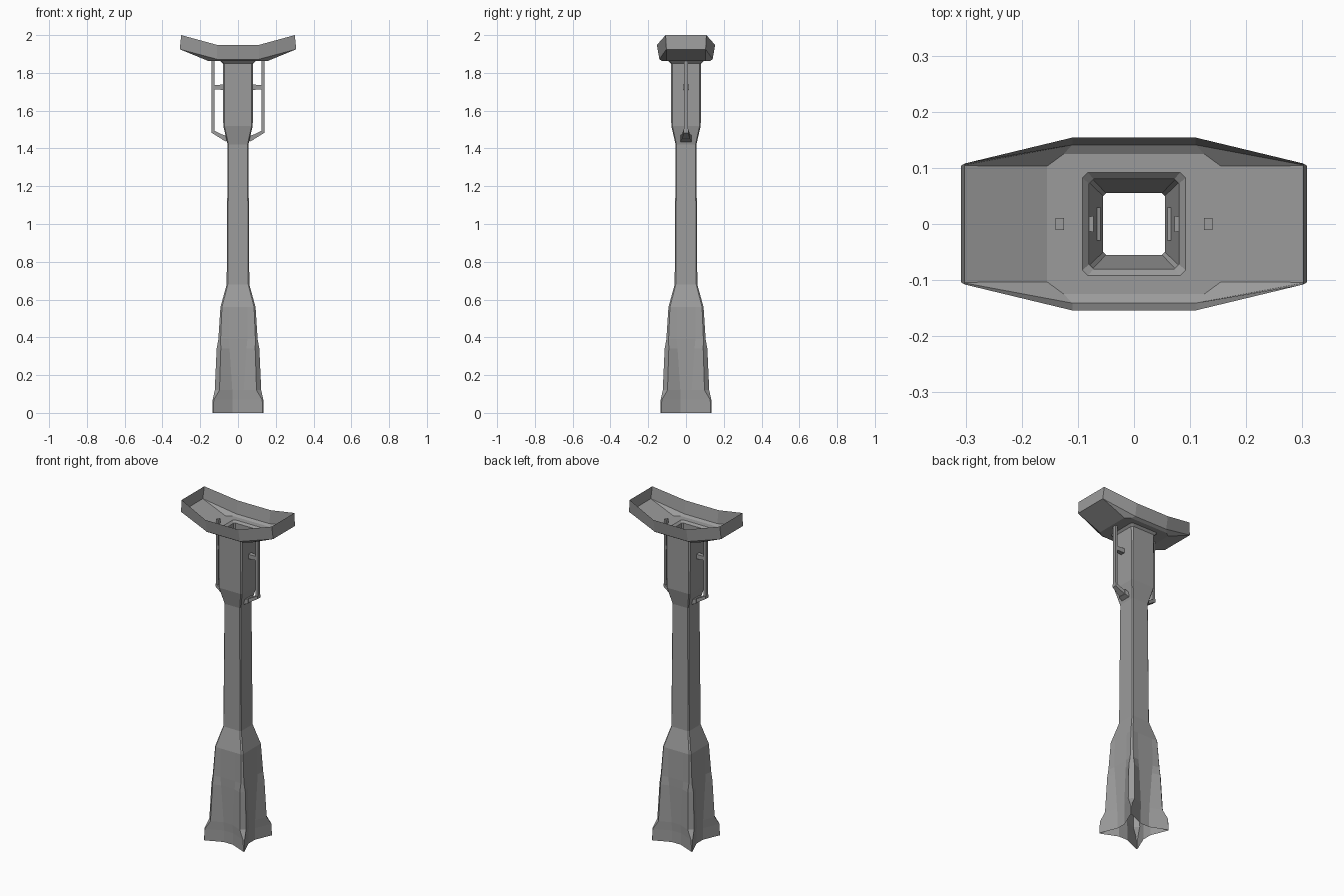
import bpy, bmesh
from mathutils import Vector

if bpy.data.objects.get("Cube"):
    bpy.data.objects.remove(bpy.data.objects["Cube"])

grey = bpy.data.materials.new("stone_grey")
grey.use_nodes = True
GREY = (0.33, 0.33, 0.33, 1)
grey.diffuse_color = GREY
grey.node_tree.nodes["Principled BSDF"].inputs["Base Color"].default_value = GREY


def finish(name, bm):
    bmesh.ops.remove_doubles(bm, verts=bm.verts, dist=0.0005)
    bmesh.ops.recalc_face_normals(bm, faces=bm.faces)
    mesh = bpy.data.meshes.new(name)
    bm.to_mesh(mesh)
    bm.free()
    mesh.materials.append(grey)
    obj = bpy.data.objects.new(name, mesh)
    bpy.context.collection.objects.link(obj)
    return obj


def loft(bm, rings):
    """Skin a stack of closed rings, leaving both ends open."""
    loops = [[bm.verts.new(p) for p in ring] for ring in rings]
    for low, high in zip(loops, loops[1:]):
        for i in range(len(low)):
            j = (i + 1) % len(low)
            bm.faces.new((low[i], low[j], high[j], high[i]))
    return loops


def column_ring(z, w, chamfer, fold, depth):
    """Square section with cut corners and faces folded inward."""
    ring = []
    side = [(chamfer - w, -w), (-fold, -depth), (fold, -depth), (w - chamfer, -w)]
    for _ in range(4):
        ring += [(x, y, z) for x, y in side]
        side = [(-y, x) for x, y in side]
    return ring


# Hollow column: height, half width, corner cut, fold position, face depth
levels = [
    (0, 0.135, 0.004, 0.03, 0.092),
    (0.07, 0.134, 0.006, 0.03, 0.092),
    (0.12, 0.123, 0.025, 0.03, 0.094),
    (0.34, 0.113, 0.022, 0.045, 0.097),
    (0.39, 0.104, 0.012, 0.05, 0.097),
    (0.56, 0.093, 0.008, 0.05, 0.093),
    (0.68, 0.06, 0.006, 0.03, 0.06),
    (1.42, 0.055, 0.005, 0.03, 0.055),
    (1.52, 0.078, 0.006, 0.04, 0.078),
    (1.85, 0.08, 0.008, 0.04, 0.08),
    (1.862, 0.092, 0.01, 0.04, 0.092),
]
bm = bmesh.new()
loft(bm, [column_ring(*level) for level in levels])
finish("column", bm)


def mirror_ring(quarter):
    """Complete a ring from its points in the +x +y quarter."""
    q = [Vector(p) for p in quarter]
    flip = lambda p, sx, sy: Vector((p.x * sx, p.y * sy, p.z))
    return (q + [flip(p, -1, 1) for p in reversed(q)]
            + [flip(p, -1, -1) for p in q] + [flip(p, 1, -1) for p in reversed(q)])


# Open platform tray with upturned ends and a square hole
bm = bmesh.new()
loft(bm, [
    mirror_ring([(0.092, 0.082, 1.862), (0.082, 0.092, 1.862)]),
    mirror_ring([(0.155, 0.103, 1.862), (0.125, 0.125, 1.862)]),
    mirror_ring([(0.308, 0.104, 1.925), (0.11, 0.141, 1.872)]),
    mirror_ring([(0.301, 0.108, 2.0), (0.11, 0.154, 1.948)]),
])
finish("platform", bm)


def bar(bm, start, end):
    """Box between two rectangles given as corner lists."""
    a, b = loft(bm, [start, end])
    bm.faces.new(a)
    bm.faces.new(b)


def upright_rect(x, half_y, low, high):
    return [(x, -half_y, low), (x, half_y, low), (x, half_y, high), (x, -half_y, high)]


def flat_rect(z, x0, x1, half_y):
    return [(x0, -half_y, z), (x1, -half_y, z), (x1, half_y, z), (x0, half_y, z)]


# Side rails: post, middle strut and lower brace on each side
for name, s in (("left", 1), ("right", -1)):
    bm = bmesh.new()
    bar(bm, flat_rect(1.49, s * 0.125, s * 0.14, 0.011),
        flat_rect(1.89, s * 0.125, s * 0.14, 0.011))
    bar(bm, upright_rect(s * 0.072, 0.014, 1.71, 1.738),
        upright_rect(s * 0.13, 0.011, 1.712, 1.736))
    bar(bm, upright_rect(s * 0.06, 0.03, 1.435, 1.465),
        upright_rect(s * 0.085, 0.026, 1.447, 1.475))
    bar(bm, upright_rect(s * 0.075, 0.022, 1.443, 1.468),
        upright_rect(s * 0.14, 0.013, 1.483, 1.502))
    finish(name + "_rail", bm)
